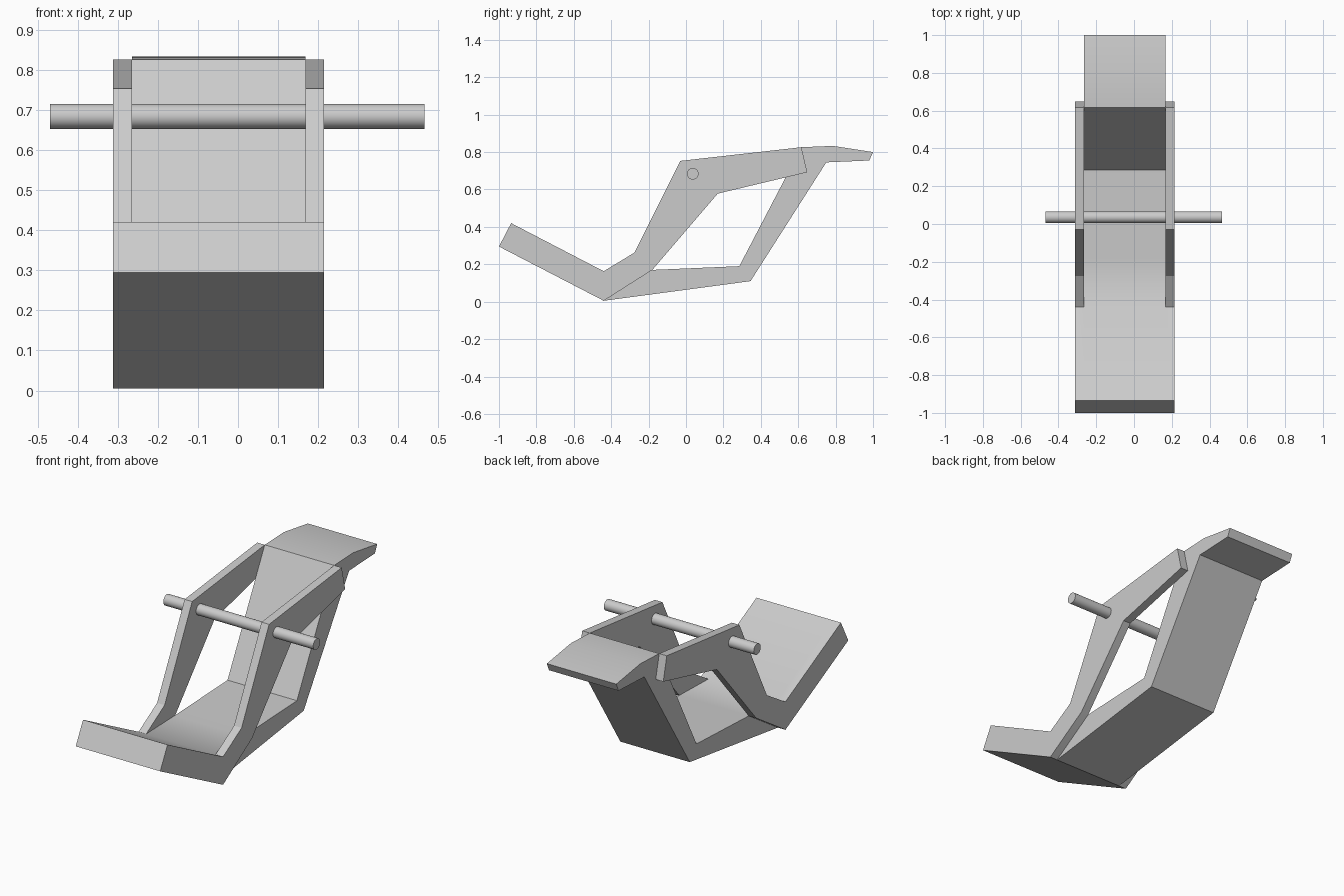
import bpy
import bmesh
import math
from collections import Counter

cube = bpy.data.objects.get("Cube")
if cube:
    bpy.data.objects.remove(cube, do_unlink=True)

grey = bpy.data.materials.new("plain_grey")
grey.use_nodes = True
grey.diffuse_color = (0.6, 0.6, 0.6, 1)
grey.node_tree.nodes["Principled BSDF"].inputs["Base Color"].default_value = grey.diffuse_color


def finish(obj):
    """Apply the material and smooth the shallow bends."""
    obj.data.materials.clear()
    obj.data.materials.append(grey)
    bpy.ops.object.select_all(action="DESELECT")
    obj.select_set(True)
    bpy.context.view_layer.objects.active = obj
    bpy.ops.object.shade_smooth_by_angle(angle=math.radians(30))


def prism(profile, x0, x1):
    """Faces of a (y, z) profile, counter-clockwise, extruded along x."""
    low = [(x0, y, z) for y, z in profile]
    high = [(x1, y, z) for y, z in profile]
    n = len(profile)
    sides = [(low[i], low[(i + 1) % n], high[(i + 1) % n], high[i]) for i in range(n)]
    return sides + [tuple(high), tuple(reversed(low))]


def welded_object(name, faces):
    """Join faces at shared corners, leaving out walls between touching prisms."""
    count = Counter(frozenset(f) for f in faces)
    bm = bmesh.new()
    verts = {}
    for face in faces:
        if count[frozenset(face)] == 1:
            for co in face:
                if co not in verts:
                    verts[co] = bm.verts.new(co)
            bm.faces.new([verts[co] for co in face])
    mesh = bpy.data.meshes.new(name)
    bm.to_mesh(mesh)
    bm.free()
    obj = bpy.data.objects.new(name, mesh)
    bpy.context.collection.objects.link(obj)
    finish(obj)


# Side profiles, sharing the bend between front plate and frame
bend_low, bend_high = (-0.44, 0.005), (-0.44, 0.163)
front_plate = [(-1, 0.295), bend_low, bend_high, (-0.935, 0.42)]
side_arm = [bend_low, (-0.18, 0.17), (0.17, 0.578), (0.648, 0.692),
            (0.617, 0.826), (-0.03, 0.753), (-0.275, 0.263), bend_high]
trough = [bend_low, (0.345, 0.11), (0.75, 0.745), (0.98, 0.755), (1, 0.8),
          (0.785, 0.833), (0.617, 0.826), (0.285, 0.19), (-0.18, 0.17), bend_high]

# Body: front plate in three bands, arms outside, trough in the middle
bands = [(-0.312, -0.265), (-0.265, 0.168), (0.168, 0.215)]
faces = []
for band, rear in zip(bands, (side_arm, trough, side_arm)):
    faces += prism(front_plate, *band) + prism(rear, *band)
welded_object("frame_body", faces)

# Cross pin through both arms
bpy.ops.mesh.primitive_cylinder_add(vertices=32, radius=0.031, depth=0.935,
                                    location=(-0.002, 0.036, 0.684),
                                    rotation=(0, math.pi / 2, 0))
pin = bpy.context.object
pin.name = "cross_pin"
finish(pin)
